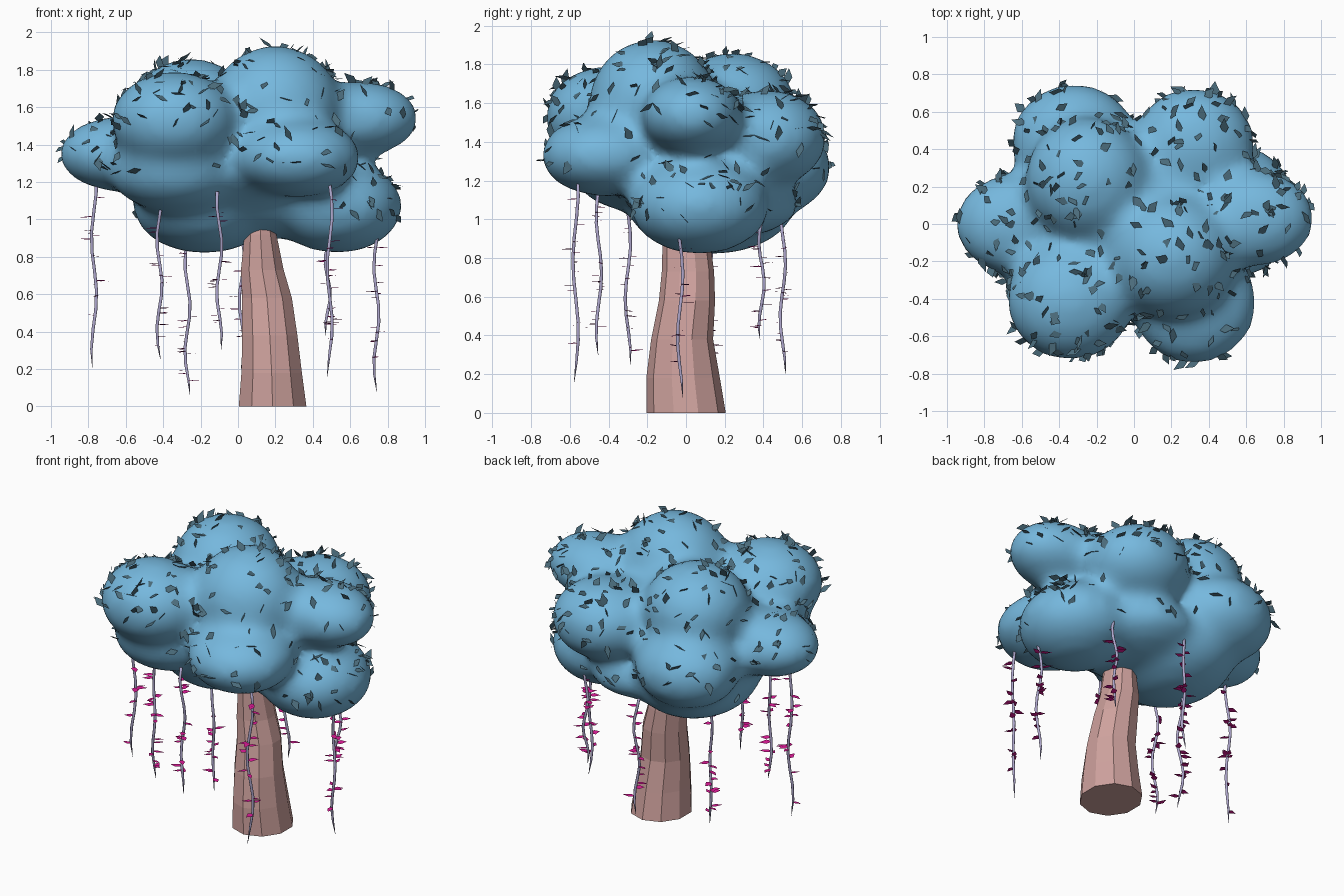
import bpy, bmesh, random
from math import sin, cos, tau
from mathutils import Vector, Matrix

if "Cube" in bpy.data.objects:
    bpy.data.objects.remove(bpy.data.objects["Cube"])

random.seed(4)


def material(name, rgb):
    m = bpy.data.materials.new(name)
    m.diffuse_color = (*rgb, 1)
    m.use_nodes = True
    m.node_tree.nodes["Principled BSDF"].inputs["Base Color"].default_value = m.diffuse_color
    return m


BLUE = material("canopy_blue", (0.18, 0.48, 0.73))
SLATE = material("leaf_slate", (0.07, 0.15, 0.20))
BARK = material("bark", (0.62, 0.36, 0.34))
STEM = material("vine_stem", (0.42, 0.38, 0.60))
PINK = material("vine_leaf_pink", (0.70, 0.01, 0.30))


def make(name, bm, mat):
    me = bpy.data.meshes.new(name)
    bm.to_mesh(me)
    bm.free()
    me.materials.append(mat)
    ob = bpy.data.objects.new(name, me)
    bpy.context.collection.objects.link(ob)
    return ob


def loft(bm, rings, sides):
    """Tube through (centre, rx, ry) rings with capped ends."""
    loops = [[bm.verts.new((c[0] + rx * cos(tau * (i + .5) / sides),
                            c[1] + ry * sin(tau * (i + .5) / sides), c[2]))
              for i in range(sides)] for c, rx, ry in rings]
    for a, b in zip(loops, loops[1:]):
        for i in range(sides):
            j = (i + 1) % sides
            bm.faces.new((a[i], a[j], b[j], b[i]))
    bm.faces.new(loops[0][::-1])
    bm.faces.new(loops[-1])
    bmesh.ops.recalc_face_normals(bm, faces=bm.faces)


def leaf(bm, base, along, side, length, width):
    """Flat pointed leaf growing from base."""
    outline = ((0, -.15), (.35, -.5), (1, 0), (.45, .5), (0, .15))
    bm.faces.new([bm.verts.new(base + along * (u * length) + side * (v * width))
                  for u, v in outline])


# Trunk: ten-sided, leaning and tapering
bm = bmesh.new()
loft(bm, [((.185, 0, 0), .19, .205), ((.18, -.015, .18), .17, .19),
          ((.17, -.02, .38), .155, .16), ((.155, .005, .58), .14, .145),
          ((.13, .01, .73), .12, .135), ((.12, 0, .92), .09, .12),
          ((.12, 0, 1.05), .08, .10)], 10)
make("trunk", bm, BARK)

# Canopy: overlapping lobes fused and smoothed (centre, radii)
LOBES = [
    ((0, 0, 1.35), (.58, .48, .35)),
    ((.20, -.17, 1.60), (.35, .33, .33)),
    ((-.25, .24, 1.58), (.33, .33, .28)),
    ((-.34, -.41, 1.53), (.34, .32, .26)),
    ((.32, -.42, 1.33), (.34, .33, .21)),
    ((-.33, -.25, 1.26), (.36, .34, .22)),
    ((-.63, 0, 1.35), (.33, .27, .20)),
    ((.64, .03, 1.54), (.33, .26, .20)),
    ((.32, .42, 1.42), (.33, .31, .25)),
    ((-.32, .44, 1.27), (.34, .31, .25)),
    ((.53, .07, 1.07), (.35, .36, .25)),
    ((-.18, .13, 1.07), (.38, .43, .25)),
    ((.15, .17, 1.08), (.36, .42, .18)),
]
GROW = .004  # offsets the shrinkage from smoothing
bm = bmesh.new()
for centre, radii in LOBES:
    size = [r + GROW for r in radii]
    bmesh.ops.create_icosphere(
        bm, subdivisions=4, radius=1,
        matrix=Matrix.Translation(centre) @ Matrix.Diagonal((*size, 1)))
canopy = make("canopy", bm, BLUE)
rem = canopy.modifiers.new("fuse", 'REMESH')
rem.mode, rem.voxel_size = 'VOXEL', .035
smo = canopy.modifiers.new("soften", 'SMOOTH')
smo.factor, smo.iterations = .5, 28
bpy.context.view_layer.update()
dg = bpy.context.evaluated_depsgraph_get()
fused = bpy.data.meshes.new_from_object(canopy.evaluated_get(dg))
canopy.modifiers.clear()
canopy.data = fused
if not fused.materials:
    fused.materials.append(BLUE)
fused.polygons.foreach_set("use_smooth", [True] * len(fused.polygons))

# Canopy leaves: dark flakes, mostly lying level, over the upper and side surfaces
spots = [p for p in fused.polygons if p.normal.z > -.25]
bm = bmesh.new()
for p in random.choices(spots, weights=[q.area for q in spots], k=360):
    n = p.normal
    t = Matrix.Rotation(random.uniform(0, tau), 3, n) @ n.orthogonal().normalized()
    along = (t + n * random.uniform(.15, .9)).normalized()
    up = Vector((random.uniform(-.8, .8), random.uniform(-.8, .8), 1))
    side = up.cross(along).normalized()
    leaf(bm, p.center - n * .005, along, side,
         random.uniform(.055, .095), random.uniform(.035, .055))
make("canopy_leaves", bm, SLATE)

# Hanging vines: (x, y, top z, bottom z)
VINES = [(-.77, -.02, 1.25, .20), (-.42, -.30, 1.10, .25), (-.27, .12, .90, .06),
         (-.10, -.45, 1.15, .30), (.02, .50, 1.0, .20), (.49, -.57, 1.22, .16),
         (.48, .39, 1.0, .38), (.74, -.03, 1.0, .08)]
for k, (x, y, top, bottom) in enumerate(VINES, 1):
    n = 10
    pts = [Vector((x + .014 * sin(i * 1.1 + k), y + .014 * cos(i * .9 + 2 * k),
                   top + (bottom - top) * i / n)) for i in range(n + 1)]
    bm = bmesh.new()
    loft(bm, [(p, r, r) for i, p in enumerate(pts)
              for r in [.009 if i < n - 1 else .007 if i < n else .001]], 8)
    vine = make(f"vine_{k}", bm, STEM)
    vine.data.polygons.foreach_set("use_smooth", [True] * len(vine.data.polygons))

    # Pink leaves sticking out level from the stem
    bm = bmesh.new()
    for _ in range(16):
        s = random.uniform(.08, .93) * n
        base = pts[int(s)].lerp(pts[int(s) + 1], s % 1)
        a = random.uniform(0, tau)
        along = Vector((cos(a), sin(a), random.uniform(-.08, .08)))
        side = Vector((-sin(a), cos(a), random.uniform(-.2, .2)))
        leaf(bm, base, along, side, random.uniform(.05, .08), random.uniform(.03, .045))
    make(f"vine_leaves_{k}", bm, PINK)
